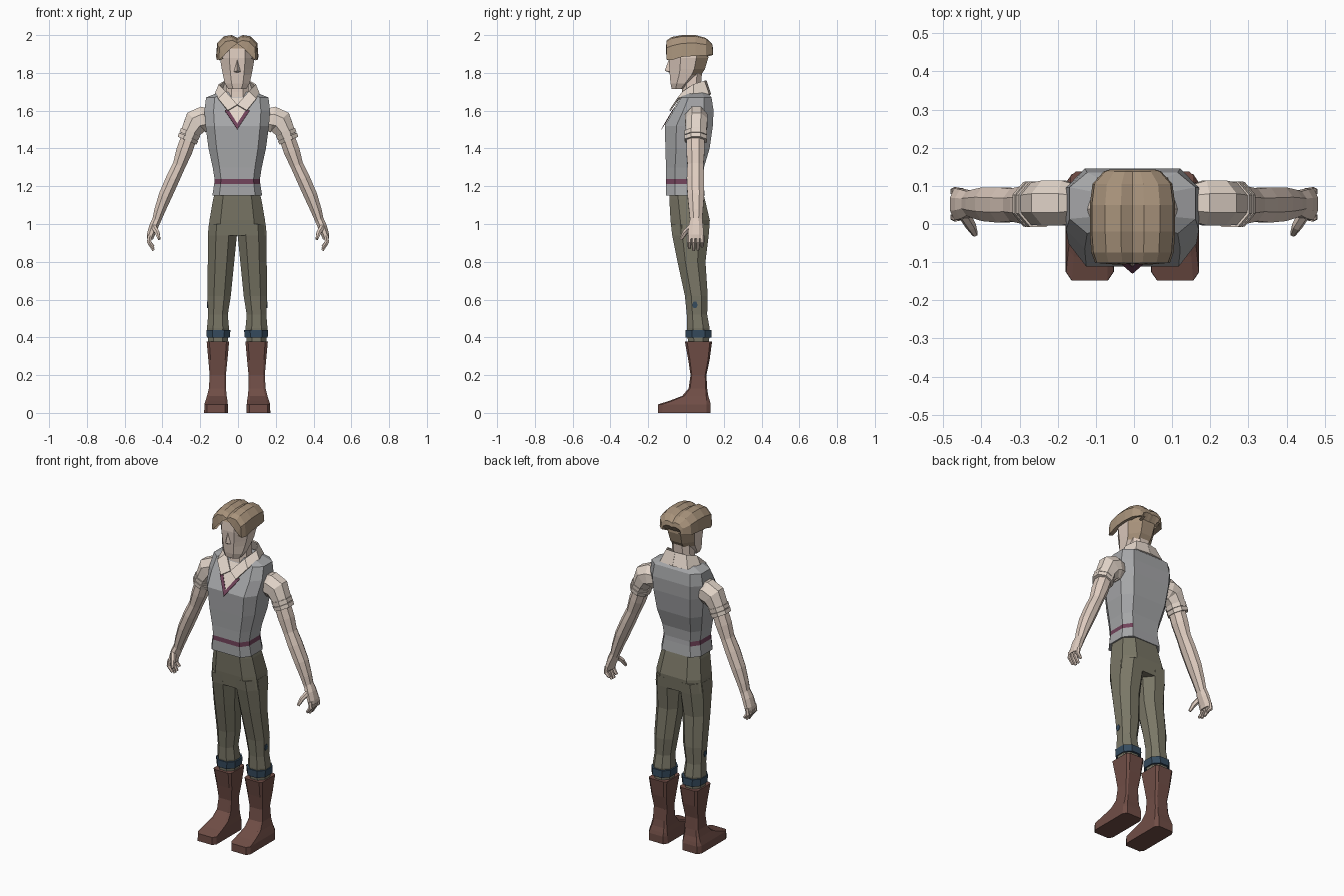
import bpy, bmesh, math
from mathutils import Vector

if "Cube" in bpy.data.objects:
    bpy.data.objects.remove(bpy.data.objects["Cube"])


def material(name, r, g, b):
    m = bpy.data.materials.new(name)
    m.diffuse_color = tuple((c / 255) ** 2.2 for c in (r, g, b)) + (1,)
    m.use_nodes = True
    m.node_tree.nodes["Principled BSDF"].inputs["Base Color"].default_value = m.diffuse_color
    return m


SKIN = material("skin", 222, 203, 190)
SHIRT = material("cream shirt", 226, 212, 200)
VEST = material("grey wool", 164, 165, 167)
TRIM = material("plum trim", 112, 68, 90)
TROUSER = material("olive cloth", 121, 118, 102)
NAVY = material("navy cloth", 56, 76, 94)
BOOT = material("brown leather", 112, 79, 72)
HAIR = material("light brown hair", 166, 145, 122)


def finish(name, bm, mats, mirror=False, rule=None, shift=-0.004, thick=0):
    """Turn a bmesh into an object, colouring faces by an optional rule."""
    bmesh.ops.recalc_face_normals(bm, faces=bm.faces)
    bm.normal_update()
    if rule:
        for f in bm.faces:
            f.material_index = rule(f.calc_center_median(), f.normal)
    me = bpy.data.meshes.new(name)
    bm.to_mesh(me)
    bm.free()
    ob = bpy.data.objects.new(name, me)
    ob.location.x = shift
    bpy.context.collection.objects.link(ob)
    for m in mats:
        me.materials.append(m)
    if thick:
        mod = ob.modifiers.new("thickness", 'SOLIDIFY')
        mod.thickness = thick
        mod.offset = 0
    if mirror:
        mod = ob.modifiers.new("mirror", 'MIRROR')
        mod.use_mirror_merge = False
    return ob


def loft(name, rings, mats, closed=True, caps=True, **kw):
    bm = bmesh.new()
    rows = [[bm.verts.new(p) for p in r] for r in rings]
    n = len(rows[0])
    for a, b in zip(rows, rows[1:]):
        for i in range(n if closed else n - 1):
            j = (i + 1) % n
            bm.faces.new((a[i], a[j], b[j], b[i]))
    if closed and caps:
        bm.faces.new(rows[0])
        bm.faces.new(rows[-1])
    return finish(name, bm, mats, **kw)


def box_ring(z, x0, x1, y0, y1, cx=0.25, cy=0.25):
    """Rectangle with cut corners, lying flat at height z."""
    a, b = (x1 - x0) * cx, (y1 - y0) * cy
    return [(x0 + a, y0, z), (x1 - a, y0, z), (x1, y0 + b, z), (x1, y1 - b, z),
            (x1 - a, y1, z), (x0 + a, y1, z), (x0, y1 - b, z), (x0, y0 + b, z)]


def tube(name, path, mats, sides=8, **kw):
    """Limb along points (x, y, z, in-plane radius, depth radius)."""
    pts = [Vector(p[:3]) for p in path]
    rings = []
    for i, p in enumerate(path):
        d = (pts[min(i + 1, len(pts) - 1)] - pts[max(i - 1, 0)]).normalized()
        side = d.cross(Vector((0, 1, 0))).normalized()
        up = side.cross(d)
        rings.append([pts[i] + side * p[3] * math.cos(t) + up * p[4] * math.sin(t)
                      for t in ((k + .5) * math.tau / sides for k in range(sides))])
    return loft(name, rings, mats, mirror=True, **kw)


# Vest with a trim band that skips the back panel
vest_rows = [(1.15, .132, -.107, .10), (1.212, .122, -.107, .092), (1.238, .12, -.106, .09),
             (1.30, .13, -.106, .095), (1.40, .152, -.109, .125), (1.52, .168, -.112, .142),
             (1.60, .174, -.0656, .146), (1.67, .165, -.025, .135), (1.70, .09, -.008, .11)]
loft("vest", [box_ring(z, -w, w, f, b, .14, .24) for z, w, f, b in vest_rows], [VEST, TRIM],
     rule=lambda c, n: int(1.212 < c.z < 1.238 and n.y < .85 and abs(n.z) < .9))


# Shirt front and neckline trim lie on the sloping chest
def chest(x, z, lift):
    return (x, -.112 + (z - 1.52) * .58 - lift, z)


def plate(name, outlines, mat, lift):
    bm = bmesh.new()
    for o in outlines:
        bm.faces.new([bm.verts.new(chest(x, z, lift)) for x, z in o])
    finish(name, bm, [mat], thick=.003)


plate("shirt_front", [[(-.085, 1.67), (0, 1.525), (.085, 1.67)]], SHIRT, .004)
plate("neckline_trim", [[(s * .066, 1.60), (s * .05, 1.61), (0, 1.532), (0, 1.502)]
                        for s in (-1, 1)], TRIM, .007)

# Folded shirt collar
upper = [(0, .105, 1.76), (.065, .095, 1.757), (.095, .04, 1.738), (.06, -.015, 1.70), (0, -.066, 1.63)]
lower = [(0, .13, 1.685), (.09, .12, 1.685), (.115, .04, 1.69), (.10, -.045, 1.662), (.05, -.085, 1.60)]
loft("collar", [upper, lower], [SHIRT], closed=False, mirror=True, thick=.008)

# Neck and head, with short hair at the back of the head
loft("neck", [box_ring(z, -w, w, f, b) for z, w, f, b in
              [(1.60, .07, -.03, .09), (1.70, .06, -.022, .075), (1.80, .058, -.02, .085)]], [SKIN])
head_rows = [(1.715, .048, -.076, -.005), (1.745, .066, -.082, .03), (1.79, .076, -.086, .08),
             (1.82, .082, -.088, .10), (1.88, .092, -.092, .118), (1.93, .088, -.088, .115),
             (1.965, .065, -.07, .09)]
loft("head", [box_ring(z, -w, w, f, b, .27, .3) for z, w, f, b in head_rows], [SKIN, HAIR],
     rule=lambda c, n: int((c.y > .04 and c.z > 1.755) or c.z > 1.94))

# Nose
bm = bmesh.new()
top, tip, left, right, base = [bm.verts.new(p) for p in (
    (0, -.09, 1.872), (0, -.113, 1.812), (-.02, -.084, 1.805), (.02, -.084, 1.805), (0, -.084, 1.80))]
for f in ((top, tip, left), (top, right, tip), (tip, base, left), (tip, right, base)):
    bm.faces.new(f)
finish("nose", bm, [SKIN])

# Centre-parted hair: arched sections from front to back, one half mirrored
arch = [(0, .87), (.27, 1), (.64, .94), (.95, .62), (1, 0), (.72, .06)]
sections = [(-.102, .098, 1.972, 1.87), (-.075, .108, 1.99, 1.868), (-.02, .112, 2.0, 1.885),
            (.05, .112, 2.0, 1.89), (.105, .105, 1.985, 1.892), (.138, .075, 1.955, 1.895)]
hair = [[(0, -.104, 1.955), (.022, -.106, 1.94), (.048, -.106, 1.915), (.072, -.104, 1.89),
         (.097, -.098, 1.866), (.08, -.09, 1.875)]]
hair += [[(u * w, y, lo + v * (hi - lo)) for u, v in arch] for y, w, hi, lo in sections]
hair.append([(u * .06, .143, 1.895 + v * .035) for u, v in arch])
hair.append([(u * .06, .11, 1.885) for u, v in arch])
loft("hair", hair, [HAIR], closed=False, mirror=True)

# Trousers: hips and two legs
loft("hips", [box_ring(z, -w, w, f, b, .2, .25) for z, w, f, b in
              [(1.19, .112, -.09, .085), (1.13, .128, -.088, .10), (1.02, .147, -.082, .126),
               (.94, .155, -.073, .12)]], [TROUSER])
leg_rows = [(1.0, .002, .150, -.08, .125), (.94, .002, .156, -.073, .12), (.80, .016, .156, -.045, .103),
            (.62, .034, .158, -.006, .115), (.52, .05, .154, .004, .112), (.45, .044, .16, .004, .125),
            (.36, .052, .152, .012, .122)]
loft("leg", [box_ring(*r, .28, .28) for r in leg_rows], [TROUSER], mirror=True)
loft("trouser_cuff", [box_ring(*r, .25, .25) for r in
                      [(.44, .036, .164, -.003, .134), (.398, .04, .161, -.002, .136)]],
     [NAVY], mirror=True)
loft("knee_patch", [[(x, .047 + .015 * math.cos(t), .572 + .019 * math.sin(t))
                     for t in (k * math.tau / 6 for k in range(6))] for x in (.152, .159)],
     [NAVY], mirror=True)

# Boots
boot_rows = [(0, .049, .175, -.148, .13), (.045, .05, .174, -.148, .131), (.065, .052, .168, -.085, .126),
             (.09, .056, .16, -.02, .118), (.13, .06, .15, .014, .112), (.20, .06, .146, .024, .108),
             (.28, .052, .153, .012, .125), (.378, .043, .162, -.006, .138)]
loft("boot", [box_ring(*r, .12, .08) for r in boot_rows], [BOOT], mirror=True)

# Arms: sleeve, rolled cuff, forearm
tube("sleeve", [(.145, .055, 1.555, .06, .05), (.185, .055, 1.553, .075, .064),
                (.222, .055, 1.54, .073, .064), (.25, .053, 1.49, .055, .06), (.262, .052, 1.455, .05, .056)],
     [SHIRT], shift=0)
for i, (x, z) in enumerate([(.251, 1.487), (.261, 1.462)]):
    tube("sleeve_roll_%d" % (i + 1), [(x, .052, z, .060, .065), (x + .009, .052, z - .021, .058, .063)],
         [SHIRT], shift=0)
tube("forearm", [(.255, .05, 1.47, .045, .053), (.285, .05, 1.385, .046, .052),
                 (.312, .05, 1.31, .037, .046), (.345, .05, 1.24, .039, .05),
                 (.385, .052, 1.15, .038, .048), (.415, .053, 1.07, .031, .04),
                 (.434, .054, 1.01, .024, .034)], [SKIN], shift=0)

# Hands: palm, curled fingers and thumb
tube("palm", [(.43, .054, 1.025, .025, .034), (.447, .052, .985, .026, .042),
              (.463, .052, .94, .022, .045), (.466, .052, .92, .018, .044)], [SKIN], shift=0)
for i in range(4):
    y = .018 + i * .0225
    low = (.872, .86, .862, .88)[i]
    tube("finger_%d" % (i + 1), [(.466, y, .94, .013, .0115), (.471, y, .905, .013, .0115),
                                 (.447, y, low, .008, .008)], [SKIN], sides=6, shift=0)
tube("thumb", [(.446, .025, .985, .016, .016), (.428, -.005, .955, .014, .014),
               (.417, -.026, .92, .008, .009)], [SKIN], sides=6, shift=0)
